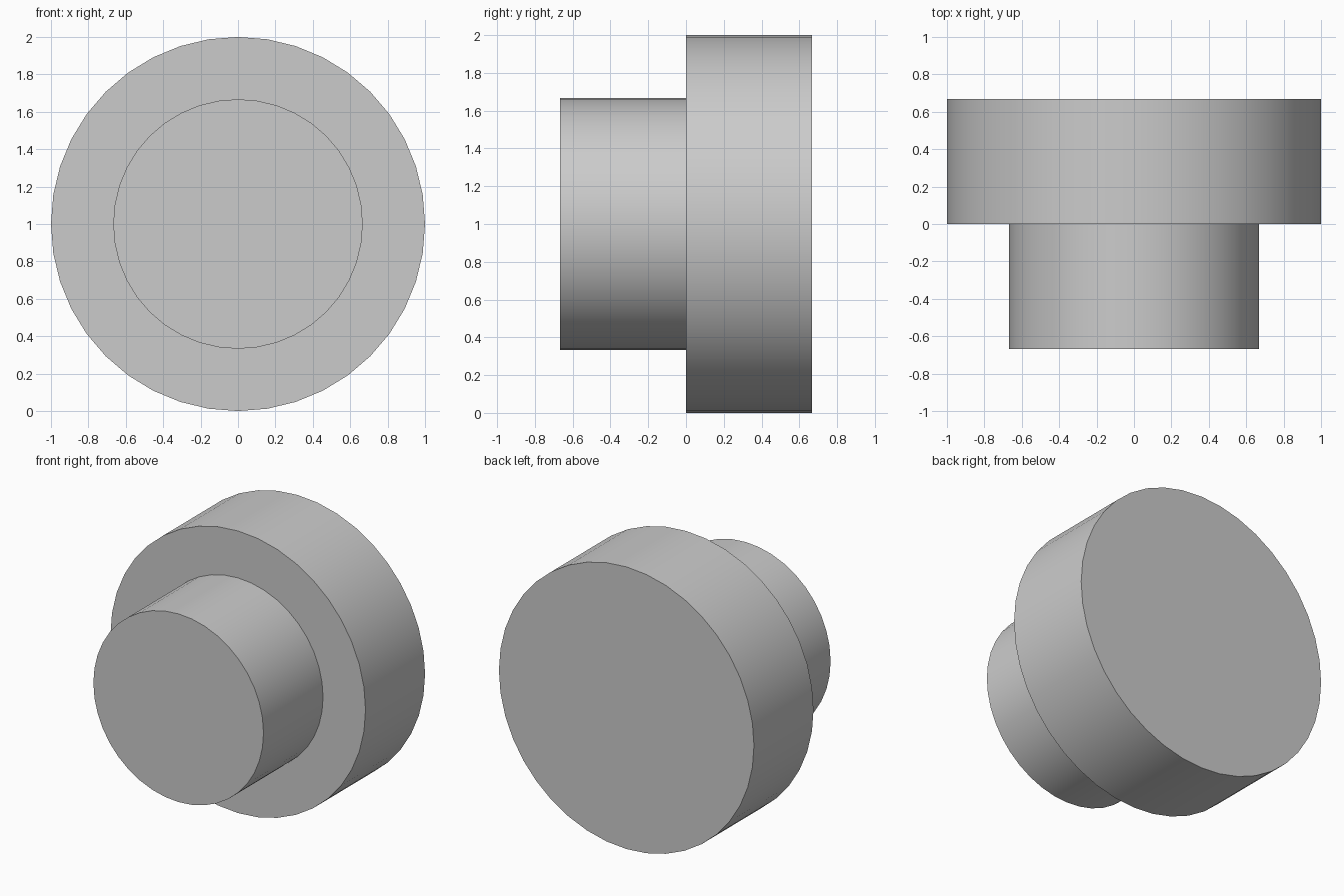
import bpy
import bmesh
from math import pi, sin, cos, radians

cube = bpy.data.objects.get("Cube")
if cube:
    bpy.data.objects.remove(cube, do_unlink=True)

SEGMENTS = 40
CENTRE_Z = 1.0

# Plain grey
grey = bpy.data.materials.new("plain_grey")
grey.use_nodes = True
colour = (0.6, 0.6, 0.6, 1)
grey.diffuse_color = colour
grey.node_tree.nodes["Principled BSDF"].inputs["Base Color"].default_value = colour

# Stepped profile from front to back: (radius, y)
profile = [(0.667, -0.667), (0.667, 0), (1, 0), (1, 0.667)]

bm = bmesh.new()
rings = []
for radius, y in profile:
    angles = [2 * pi * i / SEGMENTS for i in range(SEGMENTS)]
    rings.append([bm.verts.new((radius * cos(a), y, radius * sin(a))) for a in angles])

# Walls and shoulder between neighbouring rings
for a, b in zip(rings, rings[1:]):
    for i in range(SEGMENTS):
        j = (i + 1) % SEGMENTS
        bm.faces.new((a[i], a[j], b[j], b[i]))

# Flat end caps
bm.faces.new(rings[0])
bm.faces.new(rings[-1])
bmesh.ops.recalc_face_normals(bm, faces=bm.faces)

mesh = bpy.data.meshes.new("stepped_knob")
bm.to_mesh(mesh)
bm.free()
mesh.materials.append(grey)

knob = bpy.data.objects.new("stepped_knob", mesh)
knob.location.z = CENTRE_Z
bpy.context.collection.objects.link(knob)

# Smooth round walls with sharp rims
bpy.ops.object.select_all(action='DESELECT')
knob.select_set(True)
bpy.context.view_layer.objects.active = knob
bpy.ops.object.shade_smooth_by_angle(angle=radians(30))
